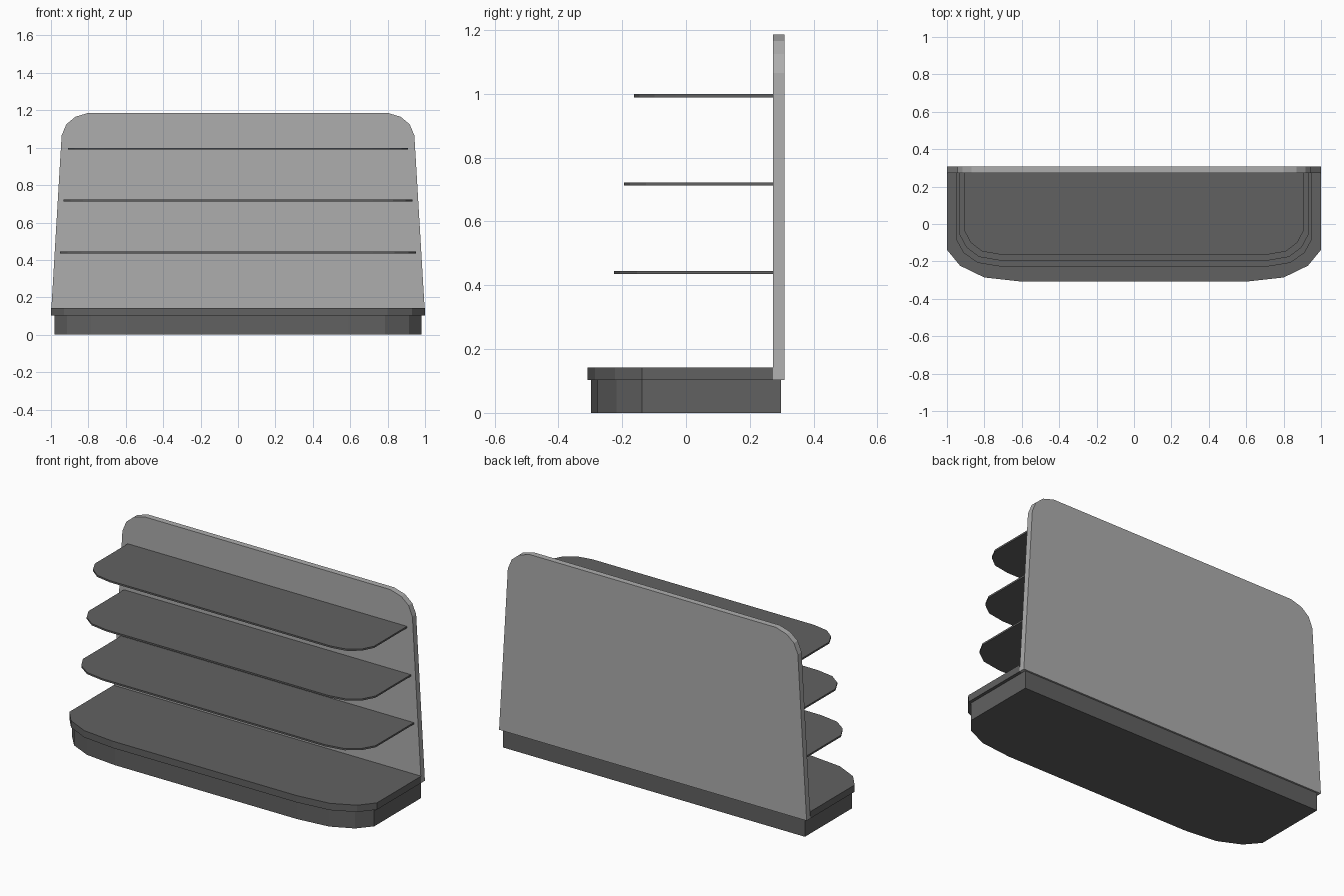
import bpy, bmesh
from mathutils import Vector

if "Cube" in bpy.data.objects:
    bpy.data.objects.remove(bpy.data.objects["Cube"])


def material(name, v):
    m = bpy.data.materials.new(name)
    m.diffuse_color = (v, v, v, 1)
    m.use_nodes = True
    m.node_tree.nodes["Principled BSDF"].inputs["Base Color"].default_value = m.diffuse_color
    return m


DARK = material("dark grey", 0.12)
LIGHT = material("light grey", 0.42)


def prism(name, outline, offset, mat):
    """Extrude a closed 3D outline by an offset vector."""
    bm = bmesh.new()
    face = bm.faces.new([bm.verts.new(p) for p in outline])
    ext = bmesh.ops.extrude_face_region(bm, geom=[face])
    verts = [g for g in ext["geom"] if isinstance(g, bmesh.types.BMVert)]
    bmesh.ops.translate(bm, verts=verts, vec=Vector(offset))
    bmesh.ops.recalc_face_normals(bm, faces=bm.faces)
    me = bpy.data.meshes.new(name)
    bm.to_mesh(me)
    bm.free()
    me.materials.append(mat)
    ob = bpy.data.objects.new(name, me)
    bpy.context.collection.objects.link(ob)
    return ob


def slab(name, half_w, front, back, dx, dy, z0, z1):
    """Horizontal board with faceted round front corners."""
    corner = [(0, 0), (0.175, 0.5), (0.5, 0.87), (1, 1)]
    right = [(half_w, back)]
    right += [(half_w - fx * dx, front + dy * (1 - fy)) for fx, fy in corner]
    pts = right + [(-x, y) for x, y in reversed(right)]
    return prism(name, [(x, y, z0) for x, y in pts], (0, 0, z1 - z0), DARK)


# Base: recessed plinth and overhanging deck
slab("plinth", 0.982, -0.298, 0.298, 0.39, 0.16, 0.0, 0.103)
slab("base_deck", 1.0, -0.308, 0.273, 0.40, 0.17, 0.103, 0.143)

# Tapered back panel with clipped round top corners
side = [(1.0, 0.103), (0.943, 1.065), (0.918, 1.125), (0.87, 1.165), (0.80, 1.186)]
profile = side + [(-x, z) for x, z in reversed(side)]
prism("back_panel", [(x, 0.273, z) for x, z in profile], (0, 0.035, 0), LIGHT)

# Three thin shelves, shrinking upward
for i, (w, front, z, dx, dy) in enumerate([
        (0.952, -0.226, 0.440, 0.23, 0.145),
        (0.933, -0.194, 0.717, 0.21, 0.138),
        (0.908, -0.163, 0.994, 0.19, 0.13)]):
    slab(f"shelf_{i + 1}", w, front, 0.275, dx, dy, z - 0.005, z + 0.005)
